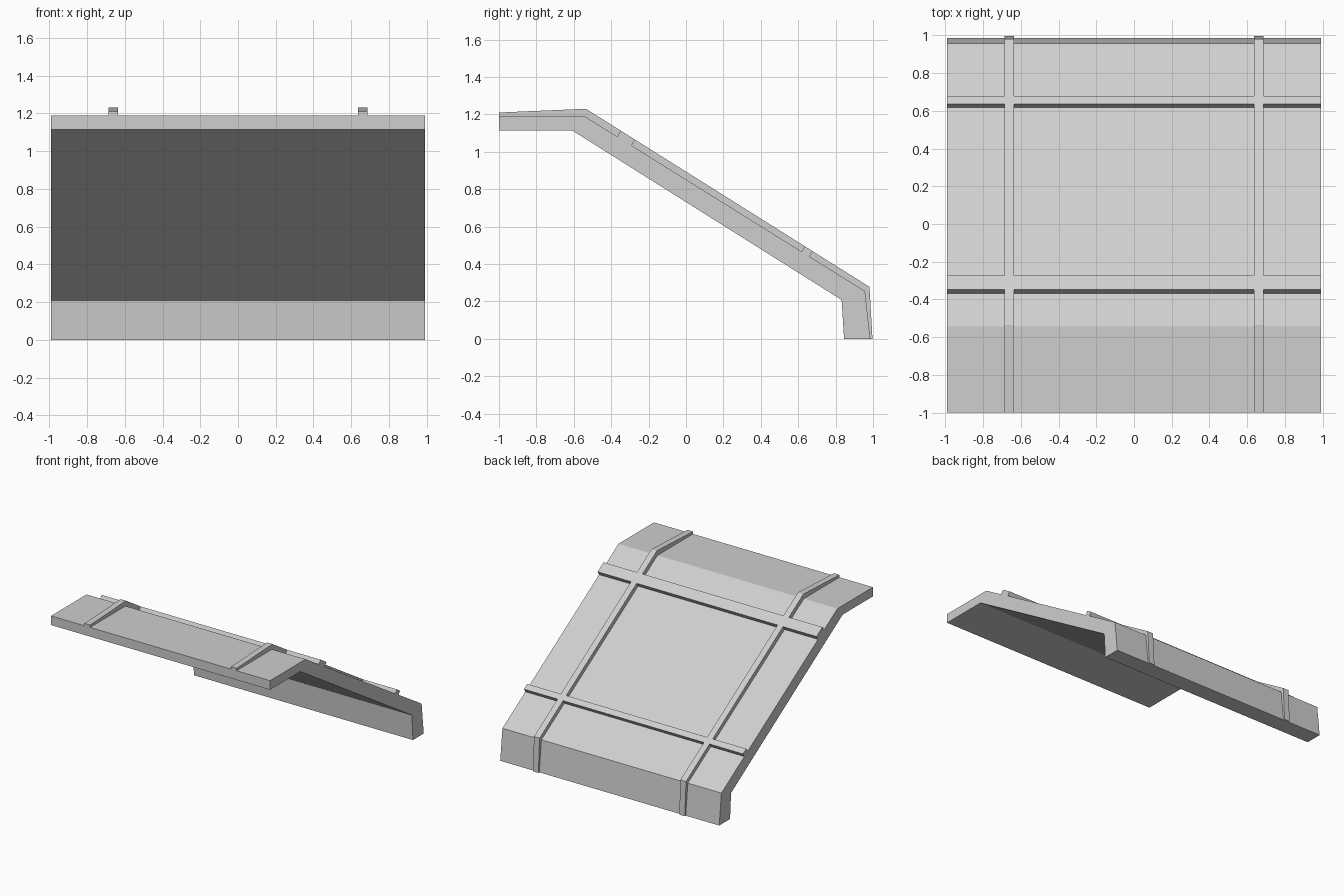
import bpy
import bmesh
from mathutils import Vector

if "Cube" in bpy.data.objects:
    bpy.data.objects.remove(bpy.data.objects["Cube"], do_unlink=True)

grey = bpy.data.materials.new("light_grey")
grey.use_nodes = True
COLOUR = (0.62, 0.62, 0.62, 1)
grey.diffuse_color = COLOUR
grey.node_tree.nodes["Principled BSDF"].inputs["Base Color"].default_value = COLOUR


def extrude_profile(name, profile, x0, x1):
    """Extrude a closed (y, z) outline along x."""
    bm = bmesh.new()
    face = bm.faces.new([bm.verts.new((x0, y, z)) for y, z in profile])
    result = bmesh.ops.extrude_face_region(bm, geom=[face])
    moved = [v for v in result["geom"] if isinstance(v, bmesh.types.BMVert)]
    bmesh.ops.translate(bm, verts=moved, vec=(x1 - x0, 0, 0))
    bmesh.ops.recalc_face_normals(bm, faces=bm.faces)
    mesh = bpy.data.meshes.new(name)
    bm.to_mesh(mesh)
    bm.free()
    mesh.materials.append(grey)
    obj = bpy.data.objects.new(name, mesh)
    bpy.context.collection.objects.link(obj)
    return obj


HALF = 0.99
RAIL_IN, RAIL_OUT = 0.637, 0.687

# Bent panel: flat top, long slope, short drop
panel_top = [(-1, 1.19), (-0.542, 1.19), (0.957, 0.255), (0.985, 0)]
panel_under = [(0.845, 0), (0.832, 0.208), (-0.61, 1.115), (-1, 1.115)]
extrude_profile("panel", panel_top + panel_under, -HALF, HALF)

# Raised rails following the bend
rail_top = [(-1, 1.21), (-0.535, 1.23), (0.981, 0.278), (0.997, 0)]
for side, x0, x1 in (("right", -RAIL_OUT, -RAIL_IN), ("left", RAIL_IN, RAIL_OUT)):
    extrude_profile(side + "_rail", rail_top + panel_top[::-1], x0, x1)

# Cross battens, in three lengths between the rails
a, b = Vector(rail_top[1]), Vector(rail_top[2])
along = (b - a).normalized()
inward = Vector((along.y, -along.x))


def on_slope(y):
    return a + (b - a) * ((y - a.x) / (b.x - a.x))


spans = [("right", -HALF, -RAIL_OUT), ("middle", -RAIL_IN, RAIL_IN), ("left", RAIL_OUT, HALF)]
for level, y0, y1 in (("upper", -0.348, -0.272), ("lower", 0.636, 0.678)):
    p, q = on_slope(y0), on_slope(y1)
    outline = [p, q, q + inward * 0.037, p + inward * 0.037]
    for part, x0, x1 in spans:
        extrude_profile(f"{level}_batten_{part}", outline, x0, x1)
